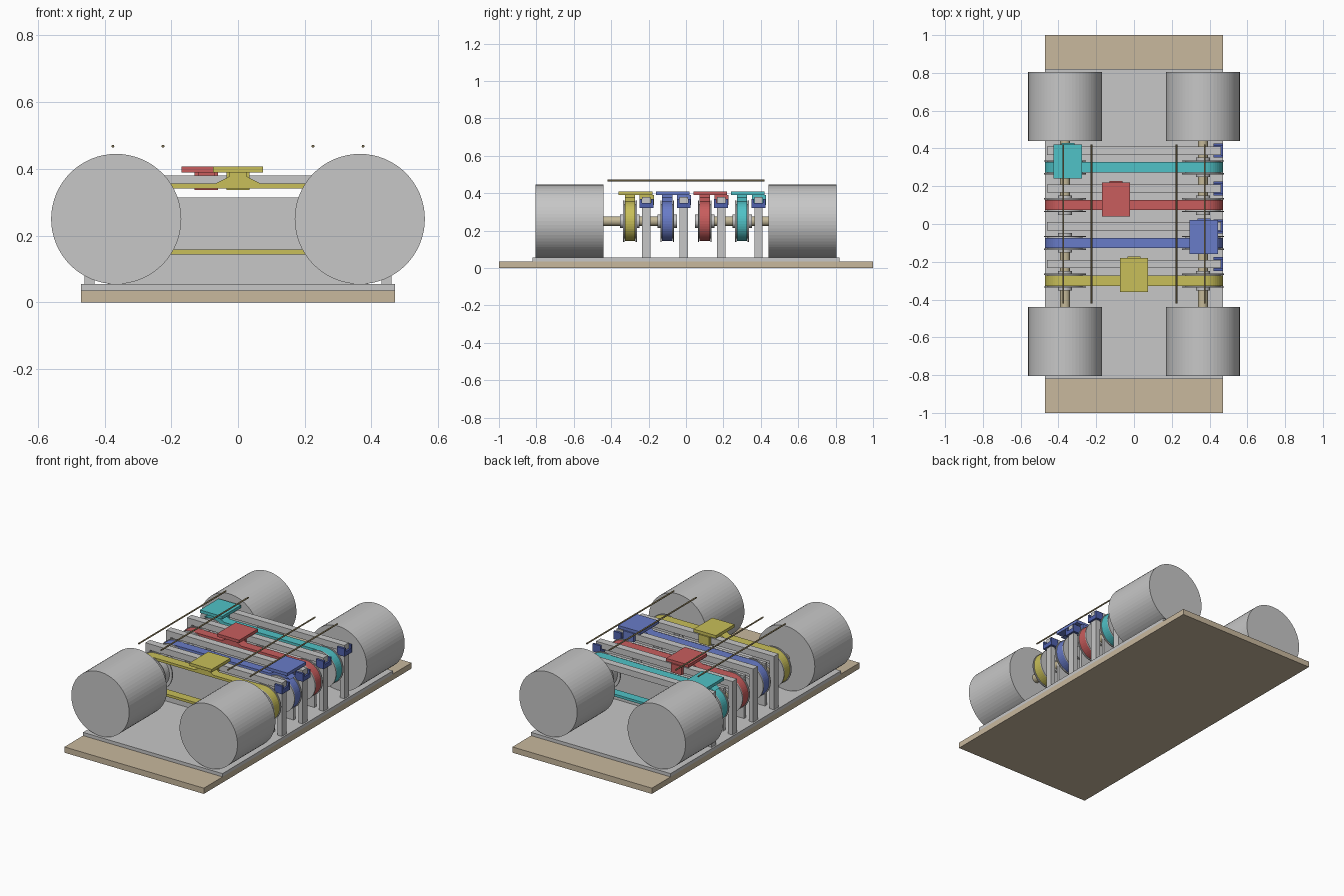
import bpy
import bmesh
from math import sin, cos, pi
from mathutils import Matrix

cube = bpy.data.objects.get("Cube")
if cube:
    bpy.data.objects.remove(cube, do_unlink=True)


def material(name, rgb):
    m = bpy.data.materials.new(name)
    m.use_nodes = True
    m.diffuse_color = (*rgb, 1)
    m.node_tree.nodes["Principled BSDF"].inputs["Base Color"].default_value = (*rgb, 1)
    return m


WOOD = material("wood", (0.58, 0.48, 0.34))
GREY = material("grey", (0.57, 0.57, 0.57))
BRASS = material("pale_brass", (0.55, 0.48, 0.31))
ROD = material("dark_brass", (0.20, 0.16, 0.08))
YELLOW = material("yellow", (0.58, 0.52, 0.10))
BLUE = material("blue", (0.14, 0.20, 0.58))
RED = material("red", (0.58, 0.11, 0.11))
CYAN = material("cyan", (0.08, 0.54, 0.57))
NAVY = material("deep_blue", (0.08, 0.12, 0.42))


def finish(name, bm, mat):
    bmesh.ops.recalc_face_normals(bm, faces=bm.faces)
    mesh = bpy.data.meshes.new(name)
    bm.to_mesh(mesh)
    bm.free()
    mesh.materials.append(mat)
    obj = bpy.data.objects.new(name, mesh)
    bpy.context.collection.objects.link(obj)
    return obj


def box(name, mat, x, y, z):
    """Box from (min, max) pairs."""
    bm = bmesh.new()
    size = [b - a for a, b in (x, y, z)]
    mid = [(a + b) / 2 for a, b in (x, y, z)]
    bmesh.ops.create_cube(bm, size=1, matrix=Matrix.Translation(mid) @ Matrix.Diagonal((*size, 1)))
    return finish(name, bm, mat)


def cylinder(name, mat, x, z, radius, y, sides=48):
    """Cylinder along y."""
    bm = bmesh.new()
    turn = Matrix.Translation((x, sum(y) / 2, z)) @ Matrix.Rotation(pi / 2, 4, "X")
    bmesh.ops.create_cone(bm, cap_ends=True, segments=sides, radius1=radius,
                          radius2=radius, depth=y[1] - y[0], matrix=turn)
    return finish(name, bm, mat)


def prism(name, mat, points, y):
    """Profile in xz, extruded along y."""
    bm = bmesh.new()
    rings = [[bm.verts.new((px, py, pz)) for px, pz in points] for py in y]
    for ring in rings:
        bm.faces.new(ring)
    n = len(points)
    for i in range(n):
        j = (i + 1) % n
        bm.faces.new((rings[0][i], rings[0][j], rings[1][j], rings[1][i]))
    return finish(name, bm, mat)


AXLE_X, AXLE_Z = 0.365, 0.25


def belt(name, mat, y, outer=0.107, inner=0.092, half=0.027, steps=24):
    """Closed loop of flat belt around two pulleys."""
    bm = bmesh.new()
    sections = []
    for side in (1, -1):
        for i in range(steps + 1):
            a = -pi / 2 + pi * i / steps
            sections.append([bm.verts.new((side * (AXLE_X + r * cos(a)), y + dy,
                                           AXLE_Z + side * r * sin(a)))
                             for r, dy in ((outer, -half), (outer, half),
                                           (inner, half), (inner, -half))])
    for i, a in enumerate(sections):
        b = sections[(i + 1) % len(sections)]
        for k in range(4):
            m = (k + 1) % 4
            bm.faces.new((a[k], a[m], b[m], b[k]))
    return finish(name, bm, mat)


# Base
box("base_board", WOOD, (-0.47, 0.47), (-1, 1), (0, 0.035))
box("base_plate", GREY, (-0.47, 0.47), (-0.82, 0.82), (0.035, 0.055))

# Drums, axles and overhead rods
for sx in (-1, 1):
    for sy in (-1, 1):
        cylinder("drum", GREY, sx * AXLE_X, AXLE_Z, 0.195,
                 sorted((sy * 0.44, sy * 0.805)), 64)
        cylinder("axle", BRASS, sx * AXLE_X, AXLE_Z, 0.026,
                 sorted((sy * 0.05, sy * 0.44)), 32)
    for x in (0.225, 0.375):
        cylinder("overhead_rod", ROD, sx * x, 0.468, 0.0045, (-0.42, 0.42), 12)

# Four parallel belt lanes
lanes = [("yellow", YELLOW, -0.3, 0.0), ("blue", BLUE, -0.1, 0.37),
         ("red", RED, 0.1, -0.095), ("cyan", CYAN, 0.3, -0.35)]
for colour, mat, y, cx in lanes:
    belt(colour + "_belt", mat, y)
    rail_y = y + 0.088

    # Pulleys with flanges and hubs
    for sx in (-1, 1):
        x = sx * AXLE_X
        cylinder("pulley_core", GREY, x, AXLE_Z, 0.092, (y - 0.032, y + 0.032))
        cylinder("pulley_hub", GREY, x, AXLE_Z, 0.037, (y - 0.052, y + 0.052), 32)
        for sy in (-1, 1):
            cylinder("pulley_flange", GREY, x, AXLE_Z, 0.111,
                     sorted((y + sy * 0.030, y + sy * 0.037)))
        # Rail post
        box("rail_post", GREY, sorted((sx * 0.43, sx * 0.46)),
            (rail_y - 0.022, rail_y + 0.022), (0.055, 0.345))

    # Guide rail and its end stop
    box("guide_rail", GREY, (-0.46, 0.46), (rail_y - 0.022, rail_y + 0.022), (0.343, 0.38))
    box("end_stop", NAVY, (0.42, 0.472), (rail_y - 0.037, rail_y + 0.037), (0.32, 0.346))
    for sy in (-1, 1):
        box("end_stop_cheek", NAVY, (0.42, 0.472),
            sorted((rail_y + sy * 0.024, rail_y + sy * 0.037)), (0.346, 0.368))

    # Divider panel between neighbouring lanes
    if y < 0.2:
        box("divider_panel", GREY, (-0.39, 0.39), (rail_y - 0.01, rail_y + 0.01), (0.055, 0.315))

    # Carriage: top plate, slider on the rail and clamp on the belt
    box(colour + "_carriage_plate", mat, (cx - 0.075, cx + 0.075),
        (y - 0.06, y + 0.12), (0.39, 0.408))
    box(colour + "_rail_slider", mat, (cx - 0.035, cx + 0.035),
        (rail_y - 0.036, rail_y + 0.04), (0.337, 0.39))
    prism(colour + "_belt_clamp", mat,
          [(cx - 0.07, 0.355), (cx + 0.07, 0.355), (cx + 0.025, 0.378),
           (cx + 0.025, 0.391), (cx - 0.025, 0.391), (cx - 0.025, 0.378)],
          (y - 0.027, y + 0.027))
